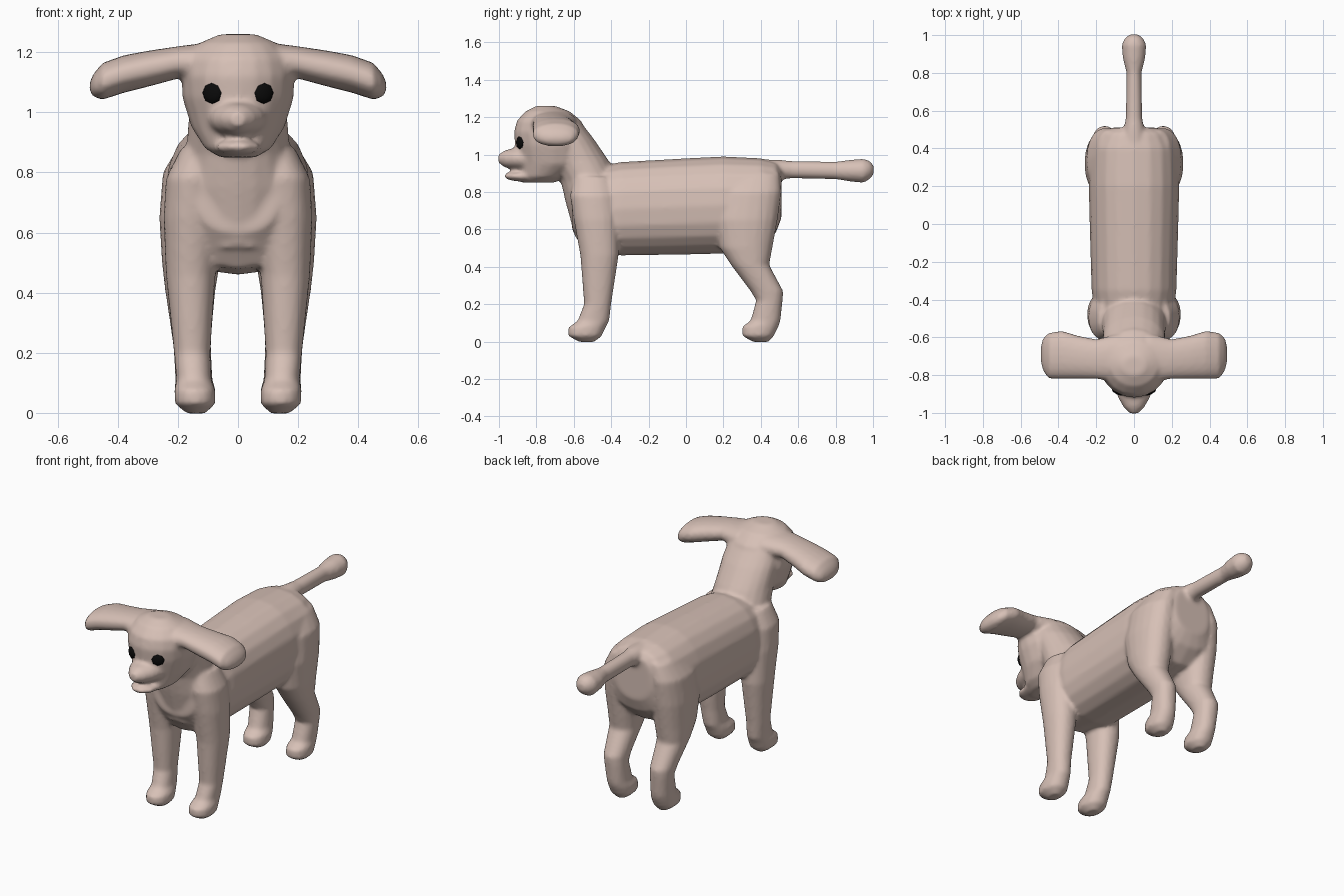
import bpy
import bmesh
from math import cos, sin, pi, copysign
from mathutils import Matrix, Vector

cube = bpy.data.objects.get("Cube")
if cube:
    bpy.data.objects.remove(cube, do_unlink=True)


def material(name, colour):
    mat = bpy.data.materials.new(name)
    mat.use_nodes = True
    mat.diffuse_color = (*colour, 1)
    mat.node_tree.nodes["Principled BSDF"].inputs["Base Color"].default_value = (*colour, 1)
    return mat


skin = material("pinkish beige skin", (0.68, 0.53, 0.47))
black = material("eye black", (0.003, 0.003, 0.003))


def loft(bm, axis, rings, power=2.0, mirror=False, sides=20):
    """Closed tube along an axis; a ring is (position, a_min, a_max, b_min, b_max)."""
    others = [i for i in range(3) if i != axis]
    for flip in ((1, -1) if mirror else (1,)):
        loops = []
        for pos, a0, a1, b0, b1 in rings:
            loop = []
            for k in range(sides):
                t = 2 * pi * k / sides
                c, s = (copysign(abs(v) ** (2 / power), v) for v in (cos(t), sin(t)))
                co = Vector()
                co[axis] = pos
                co[others[0]] = (a0 + a1) / 2 + c * (a1 - a0) / 2
                co[others[1]] = (b0 + b1) / 2 + s * (b1 - b0) / 2
                co.x *= flip
                loop.append(bm.verts.new(co))
            loops.append(loop)
        for low, high in zip(loops, loops[1:]):
            for k in range(sides):
                n = (k + 1) % sides
                bm.faces.new((low[k], low[n], high[n], high[k]))
        bm.faces.new(loops[0])
        bm.faces.new(loops[-1])


def centred(*rows):
    """Rings symmetrical about x = 0, given as (position, half width, b_min, b_max)."""
    return [(p, -w, w, b0, b1) for p, w, b0, b1 in rows]


bm = bmesh.new()

# Torso, from chest to rump
loft(bm, 1, centred(
    (-.61, .13, .60, .80), (-.53, .20, .48, .92), (-.35, .225, .46, .96),
    (0, .235, .465, .98), (.2, .24, .47, .99), (.4, .235, .50, .98),
    (.48, .19, .58, .96), (.51, .12, .66, .93)), power=2.3)

# Neck
loft(bm, 2, centred(
    (.55, .14, -.59, -.35), (.75, .185, -.645, -.34), (.86, .175, -.67, -.36),
    (.97, .165, -.72, -.415), (1.08, .165, -.75, -.49), (1.17, .15, -.75, -.56)))

# Skull
loft(bm, 2, centred(
    (.85, .06, -.88, -.70), (.88, .11, -.89, -.64), (.95, .155, -.895, -.52),
    (1.05, .186, -.915, -.50), (1.12, .188, -.92, -.53), (1.18, .175, -.905, -.56),
    (1.23, .13, -.86, -.62), (1.26, .06, -.80, -.70)))

# Muzzle and lower lip
loft(bm, 1, centred(
    (-.80, .12, .90, 1.06), (-.92, .085, .922, 1.035),
    (-.97, .055, .932, 1.022), (-1.003, .022, .955, 1.0)))
loft(bm, 1, centred(
    (-.82, .09, .85, .92), (-.93, .068, .86, .908), (-.968, .035, .872, .9)))

# Ears held out sideways
loft(bm, 0, [
    (.08, -.84, -.58, 1.10, 1.235), (.2, -.82, -.61, 1.112, 1.22),
    (.3, -.82, -.59, 1.085, 1.205), (.38, -.82, -.565, 1.065, 1.19),
    (.45, -.82, -.575, 1.042, 1.165), (.48, -.78, -.60, 1.05, 1.13),
    (.494, -.73, -.65, 1.07, 1.10)], power=2.2, mirror=True)

# Front legs and paws
loft(bm, 2, [
    (-.002, .11, .17, -.57, -.49), (.03, .075, .21, -.63, -.45),
    (.075, .075, .212, -.63, -.43), (.11, .088, .205, -.58, -.41),
    (.2, .092, .213, -.545, -.40), (.46, .075, .24, -.565, -.36),
    (.65, .06, .248, -.60, -.36), (.78, .05, .24, -.62, -.37),
    (.88, .05, .19, -.60, -.40)], power=2.2, mirror=True)

# Hind legs and paws
loft(bm, 2, [
    (-.002, .11, .17, .36, .44), (.03, .075, .21, .30, .47),
    (.08, .075, .212, .30, .495), (.11, .085, .208, .345, .505),
    (.22, .09, .215, .375, .517), (.27, .088, .222, .345, .52),
    (.41, .075, .243, .24, .445), (.5, .06, .253, .18, .462),
    (.65, .05, .262, .15, .49), (.8, .05, .25, .17, .51),
    (.9, .05, .19, .24, .50)], power=2.2, mirror=True)

# Tail with a rounded tip
loft(bm, 1, centred(
    (.40, .075, .84, .975), (.50, .055, .865, .972), (.56, .044, .872, .966),
    (.80, .04, .868, .962), (.88, .06, .855, .972), (.95, .066, .848, .978),
    (.985, .048, .87, .965), (1.004, .022, .895, .94)))

bmesh.ops.recalc_face_normals(bm, faces=bm.faces)
mesh = bpy.data.meshes.new("dog_body")
bm.to_mesh(mesh)
bm.free()
body = bpy.data.objects.new("dog_body", mesh)
bpy.context.collection.objects.link(body)
mesh.materials.append(skin)

# Fuse the limbs into one soft skin
remesh = body.modifiers.new("fuse", 'REMESH')
remesh.mode = 'VOXEL'
remesh.voxel_size = 0.011
remesh.use_smooth_shade = True
smooth = body.modifiers.new("soften", 'SMOOTH')
smooth.factor = 0.5
smooth.iterations = 6

# Eyes: flattened balls facing forwards and outwards
for side, name in ((1, "left_eye"), (-1, "right_eye")):
    bm = bmesh.new()
    bmesh.ops.create_uvsphere(bm, u_segments=8, v_segments=6, radius=1)
    facing = Vector((side * .45, -.9, .05)).to_track_quat('Z', 'Y').to_matrix().to_4x4()
    place = Matrix.Translation((side * .085, -.887, 1.065))
    bm.transform(place @ facing @ Matrix.Diagonal((.037, .037, .016, 1)))
    for face in bm.faces:
        face.smooth = True
    eye_mesh = bpy.data.meshes.new(name)
    bm.to_mesh(eye_mesh)
    bm.free()
    eye_mesh.materials.append(black)
    bpy.context.collection.objects.link(bpy.data.objects.new(name, eye_mesh))
